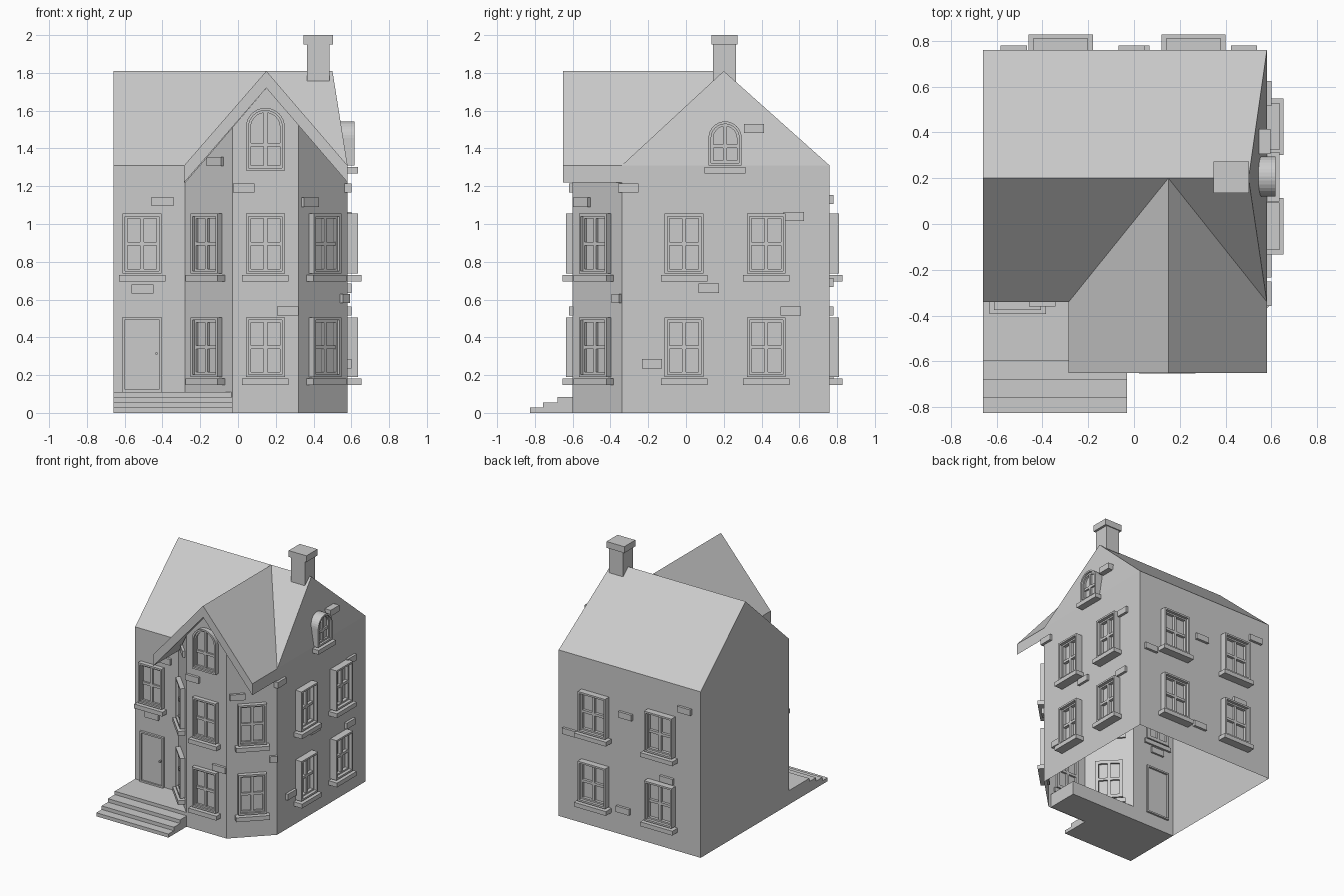
import bpy, bmesh
from math import pi, sin, cos, radians
from mathutils import Matrix, Vector

cube = bpy.data.objects.get("Cube")
if cube:
    bpy.data.objects.remove(cube)

stone = bpy.data.materials.new("stone_grey")
stone.use_nodes = True
grey = (0.6, 0.6, 0.6, 1)
stone.diffuse_color = grey
stone.node_tree.nodes["Principled BSDF"].inputs["Base Color"].default_value = grey


def finish(bm, name, loc=(0, 0, 0), angle=0, recalc=True):
    if recalc:
        bmesh.ops.recalc_face_normals(bm, faces=bm.faces)
    me = bpy.data.meshes.new(name)
    bm.to_mesh(me)
    bm.free()
    me.materials.append(stone)
    ob = bpy.data.objects.new(name, me)
    ob.matrix_world = Matrix.Translation(loc) @ Matrix.Rotation(radians(angle), 4, 'Z')
    bpy.context.collection.objects.link(ob)
    return ob


def box(bm, x0, x1, y0, y1, z0, z1):
    mid = Vector(((x0 + x1) / 2, (y0 + y1) / 2, (z0 + z1) / 2))
    size = Matrix.Diagonal((x1 - x0, y1 - y0, z1 - z0, 1))
    bmesh.ops.create_cube(bm, size=1, matrix=Matrix.Translation(mid) @ size)


def shell(name, verts, faces, recalc=False):
    bm = bmesh.new()
    vs = [bm.verts.new(v) for v in verts]
    for f in faces:
        bm.faces.new([vs[i] for i in f])
    return finish(bm, name, recalc=recalc)


def outline(half, z0, z1, arched, inset=0):
    """Window outline in the wall plane, rectangular or round-topped."""
    h, lo, hi = half - inset, z0 + inset, z1 - inset
    if not arched:
        return [(-h, lo), (h, lo), (h, hi), (-h, hi)]
    arc = [(h * cos(pi * i / 16), hi - h + h * sin(pi * i / 16)) for i in range(17)]
    return [(-h, lo), (h, lo)] + arc


def ring(bm, outer, inner, back, front):
    loops = [[bm.verts.new((x, y, z)) for x, z in pts]
             for pts, y in ((outer, back), (outer, front), (inner, front), (inner, back))]
    n = len(outer)
    for a, b in zip(loops, loops[1:] + loops[:1]):
        for i in range(n):
            j = (i + 1) % n
            bm.faces.new((a[i], a[j], b[j], b[i]))


def pane(bm, pts, y):
    bm.faces.new([bm.verts.new((x, y, z)) for x, z in pts])


def window(name, loc, angle, z0, z1, half=0.103, depth=0.035, arched=False,
           sill=True, back=0.015, bar_z=None):
    """Local x runs along the wall and local -y points outward."""
    bm = bmesh.new()
    o, i1, i2 = (outline(half, z0, z1, arched, t) for t in (0, 0.014, 0.026))
    ring(bm, o, i1, back, -depth)
    ring(bm, i1, i2, back, -depth * 0.55)
    pane(bm, i2, -0.004)
    bar = depth * 0.5
    mid = bar_z or (z0 + z1) / 2
    box(bm, -0.01, 0.01, -bar, back, z0 + 0.01, z1 - 0.01)
    box(bm, 0.015 - half, half - 0.015, -bar, back, mid - 0.01, mid + 0.01)
    if sill:
        box(bm, -half - 0.02, half + 0.02, -depth - 0.018, back, z0 - 0.042, z0 - 0.008)
    finish(bm, name, loc, angle)


def brick(loc, angle, width, depth=0.02):
    bm = bmesh.new()
    box(bm, -width / 2, width / 2, -depth, 0.015, -0.024, 0.024)
    finish(bm, "projecting_brick", loc, angle)


# Main house shell, open underneath, with a leaning gable on its left side
E, R = 1.31, 1.81
X0, X1, Y0, Y1 = -0.66, 0.58, -0.34, 0.76
foot = [(X0, Y0), (-0.28, Y0), (X1, Y0), (X1, Y1), (X0, Y1)]
verts = [(x, y, z) for z in (0, E) for x, y in foot] + [(X0, 0.2, R), (0.5, 0.2, R)]
shell("main_house", verts, [(0, 1, 6, 5), (2, 3, 8, 7), (3, 4, 9, 8), (4, 0, 5, 10, 9),
                            (5, 6, 7, 11, 10), (8, 9, 10, 11), (7, 8, 11)])

# Bay walls, cut to the slope of the bay roof
def under(x):
    return 1.72 - abs(x - 0.15) * 0.5 / 0.43

bay = [(-0.28, Y0), (-0.03, -0.6), (0.32, -0.6), (X1, Y0)]
verts = [(x, y, 0) for x, y in bay] + [(x, y, under(x)) for x, y in bay] + [(0.15, -0.6, 1.72)]
shell("bay_walls", verts, [(0, 1, 5, 4), (1, 2, 6, 8, 5), (2, 3, 7, 6)])

# Bay roof slab, mitred into the main roof
slope = [(-0.285, E), (0.15, R), (X1, E)]
verts = []
for drop in (0, 0.09):
    verts += [(x, -0.65, z - drop) for x, z in slope]
    verts += [(x, y, z - drop) for (x, z), y in zip(slope, (Y0, 0.2, Y0))]
shell("bay_roof", verts, [(0, 1, 4, 3), (1, 2, 5, 4), (6, 9, 10, 7), (7, 10, 11, 8),
                          (0, 6, 7, 1), (1, 7, 8, 2), (0, 3, 9, 6), (2, 8, 11, 5),
                          (3, 4, 10, 9), (4, 5, 11, 10)], recalc=True)

# Chimney
bm = bmesh.new()
box(bm, 0.365, 0.485, 0.142, 0.265, 1.755, 1.955)
box(bm, 0.348, 0.503, 0.135, 0.273, 1.95, 2.0)
finish(bm, "chimney")

# Entrance steps and landing
bm = bmesh.new()
for i, front in enumerate((-0.825, -0.757, -0.68)):
    box(bm, X0, -0.03, front, -0.59, 0, 0.028 * (i + 1))
box(bm, X0, 0.3, -0.595, Y0, 0, 0.11)
finish(bm, "entrance_steps")

# Front door
bm = bmesh.new()
frame, leaf = outline(0.103, 0.11, 0.507, False), outline(0.103, 0.11, 0.507, False, 0.013)
ring(bm, frame, leaf, 0.015, -0.018)
pane(bm, leaf, -0.006)
box(bm, 0.07, 0.082, -0.025, 0, 0.308, 0.32)
finish(bm, "front_door", (-0.508, Y0, 0))

# Windows on both floors
LOW, HIGH = (0.19, 0.505), (0.737, 1.055)
window("entrance_window", (-0.508, Y0, 0), 0, *HIGH)
for level in (LOW, HIGH):
    window("bay_front_window", (0.145, -0.6, 0), 0, *level)
    window("bay_right_window", (-0.155, -0.47, 0), -46, *level)
    window("bay_left_window", (0.45, -0.47, 0), 45, *level)
    for y in (-0.01, 0.425):
        window("left_wall_window", (X1, y, 0), 90, *level, depth=0.055)
    for x in (-0.32, 0.26):
        window("back_window", (x, Y1, 0), 180, *level, half=0.12, depth=0.05)

# Arched gable windows
window("bay_arched_window", (0.145, -0.6, 0), 0, 1.283, 1.615, arched=True, sill=False, bar_z=1.42)
window("gable_arched_window", (0.582, 0.207, 0), 90, 1.31, 1.543, half=0.088,
       arched=True, back=0.05, bar_z=1.412)

# Projecting bricks: wall by wall, along-wall position, height, width
for x, z in ((-0.4, 1.12), (-0.505, 0.655)):
    brick((x, Y0, z), 0, 0.115)
for x, z in ((0.03, 1.19), (0.263, 0.54)):
    brick((x, -0.6, z), 0, 0.115)
brick((-0.115, -0.51, 1.33), -46, 0.11)
brick((0.375, -0.545, 1.115), 45, 0.11)
brick((0.56, -0.36, 0.605), 45, 0.055)
for y, z in ((-0.305, 1.19), (0.57, 1.04), (0.12, 0.66), (0.555, 0.54), (-0.18, 0.26)):
    brick((X1, y, z), 90, 0.108)
brick((0.55, 0.36, 1.505), 90, 0.108, 0.045)
for x, z in ((0.48, 0.69), (-0.01, 0.95), (-0.525, 1.13), (-0.37, 0.54), (0.01, 0.2)):
    brick((x, Y1, z), 180, 0.115)
